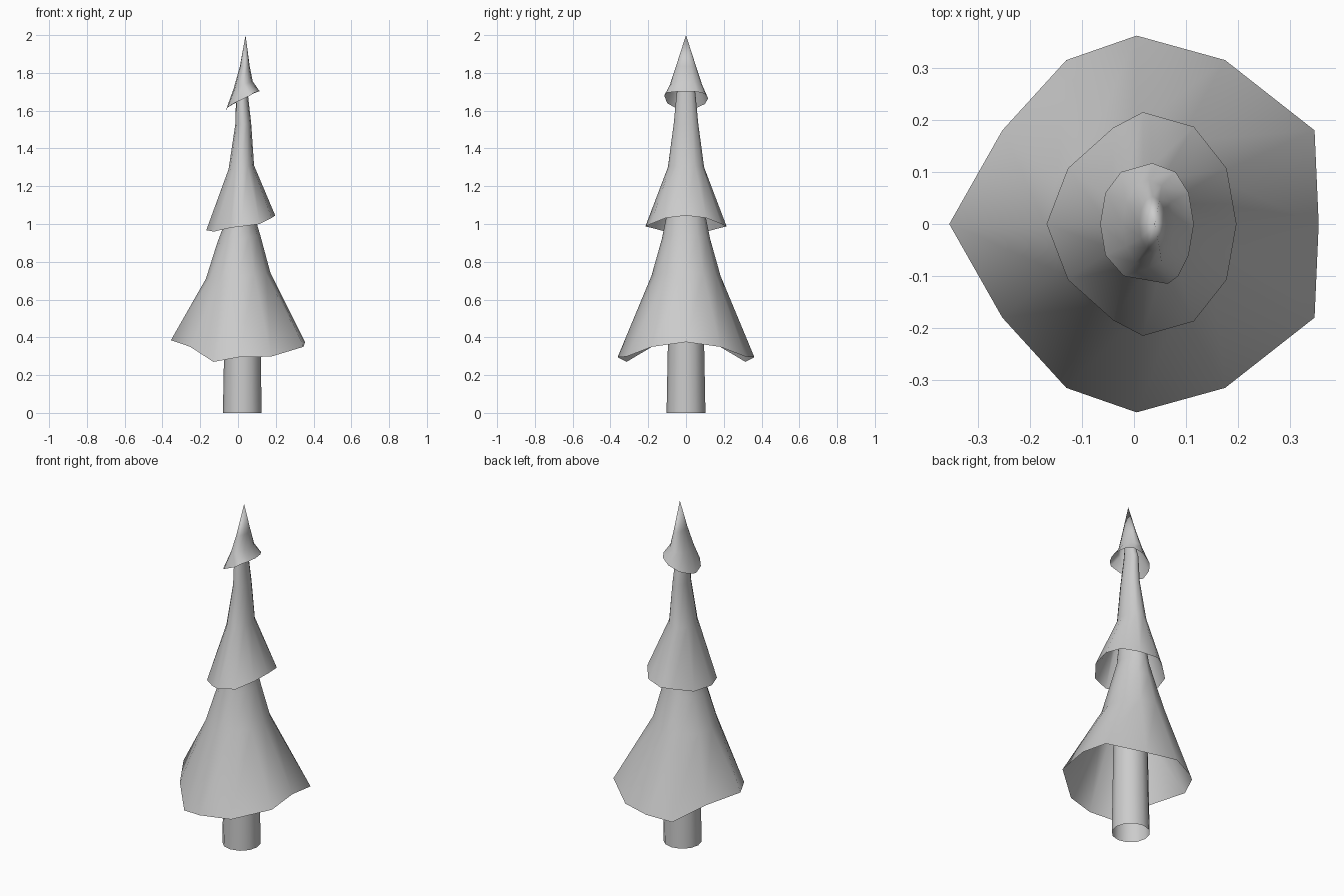
import bpy, math

N = 12


def mesh_object(name, rings, tip=None):
    """Skin a stack of closed rings, optionally closing with a tip point."""
    verts = [p for ring in rings for p in ring]
    faces = []
    for r in range(len(rings) - 1):
        for i in range(N):
            j = (i + 1) % N
            a, b = r * N, (r + 1) * N
            faces.append((a + j, a + i, b + i, b + j))
    if tip:
        verts.append(tip)
        a, t = (len(rings) - 1) * N, len(verts) - 1
        faces += [(a + (i + 1) % N, a + i, t) for i in range(N)]
    me = bpy.data.meshes.new(name)
    me.from_pydata(verts, [], faces)
    me.update()
    for p in me.polygons:
        p.use_smooth = True
    ob = bpy.data.objects.new(name, me)
    bpy.context.collection.objects.link(ob)
    return ob


def ring(x0, x1, ry, z0, z1):
    """Tilted ellipse starting at -x and passing +y, z0 on the left, z1 on the right."""
    pts = []
    for i in range(N):
        a = 2 * math.pi * i / N
        t = (1 - math.cos(a)) / 2
        pts.append((x0 + (x1 - x0) * t, ry * math.sin(a), z0 + (z1 - z0) * t))
    return pts


def mirrored(half):
    """Complete a half rim (-x to +x over +y) across the y axis."""
    return half + [(x, -y, z) for x, y, z in half[-2:0:-1]]


# Trunk, an open tube
mesh_object("trunk", [ring(-0.08, 0.125, 0.103, 0, 0),
                      ring(-0.073, 0.12, 0.096, 0.36, 0.36),
                      ring(-0.065, 0.115, 0.09, 0.75, 0.75)])

# Lower branches with a ragged rim
rim = mirrored([(-0.355, 0, 0.385), (-0.253, 0.18, 0.35), (-0.13, 0.315, 0.27),
                (0.005, 0.362, 0.295), (0.175, 0.315, 0.298),
                (0.347, 0.18, 0.35), (0.355, 0, 0.375)])
mesh_object("lower_branches", [rim,
                               ring(-0.17, 0.172, 0.183, 0.71, 0.74),
                               ring(-0.11, 0.118, 0.128, 0.90, 0.94),
                               ring(-0.065, 0.085, 0.105, 1.02, 1.05),
                               ring(-0.035, 0.07, 0.075, 1.25, 1.25)])

# Middle branches
rim = mirrored([(-0.168, 0, 0.967), (-0.127, 0.107, 0.96), (-0.04, 0.185, 0.98),
                (0.017, 0.215, 0.987), (0.115, 0.187, 1.0),
                (0.178, 0.107, 1.032), (0.197, 0, 1.045)])
mesh_object("middle_branches", [rim,
                                ring(-0.05, 0.085, 0.096, 1.29, 1.31),
                                ring(-0.014, 0.07, 0.065, 1.53, 1.53),
                                ring(-0.01, 0.052, 0.05, 1.69, 1.69),
                                ring(0.012, 0.05, 0.03, 1.79, 1.79)])

# Top branches ending in a point
rim = [(-0.065, 0, 1.60), (-0.055, 0.06, 1.617), (-0.025, 0.1, 1.635),
       (0.035, 0.117, 1.665), (0.08, 0.1, 1.69), (0.105, 0.06, 1.70),
       (0.115, 0, 1.702), (0.105, -0.06, 1.70), (0.085, -0.1, 1.695),
       (0.065, -0.115, 1.68), (-0.02, -0.1, 1.64), (-0.055, -0.06, 1.617)]
mesh_object("top_branches", [rim,
                             ring(-0.022, 0.078, 0.085, 1.72, 1.755),
                             ring(0.01, 0.062, 0.053, 1.835, 1.835)],
            tip=(0.04, 0, 2.0))
